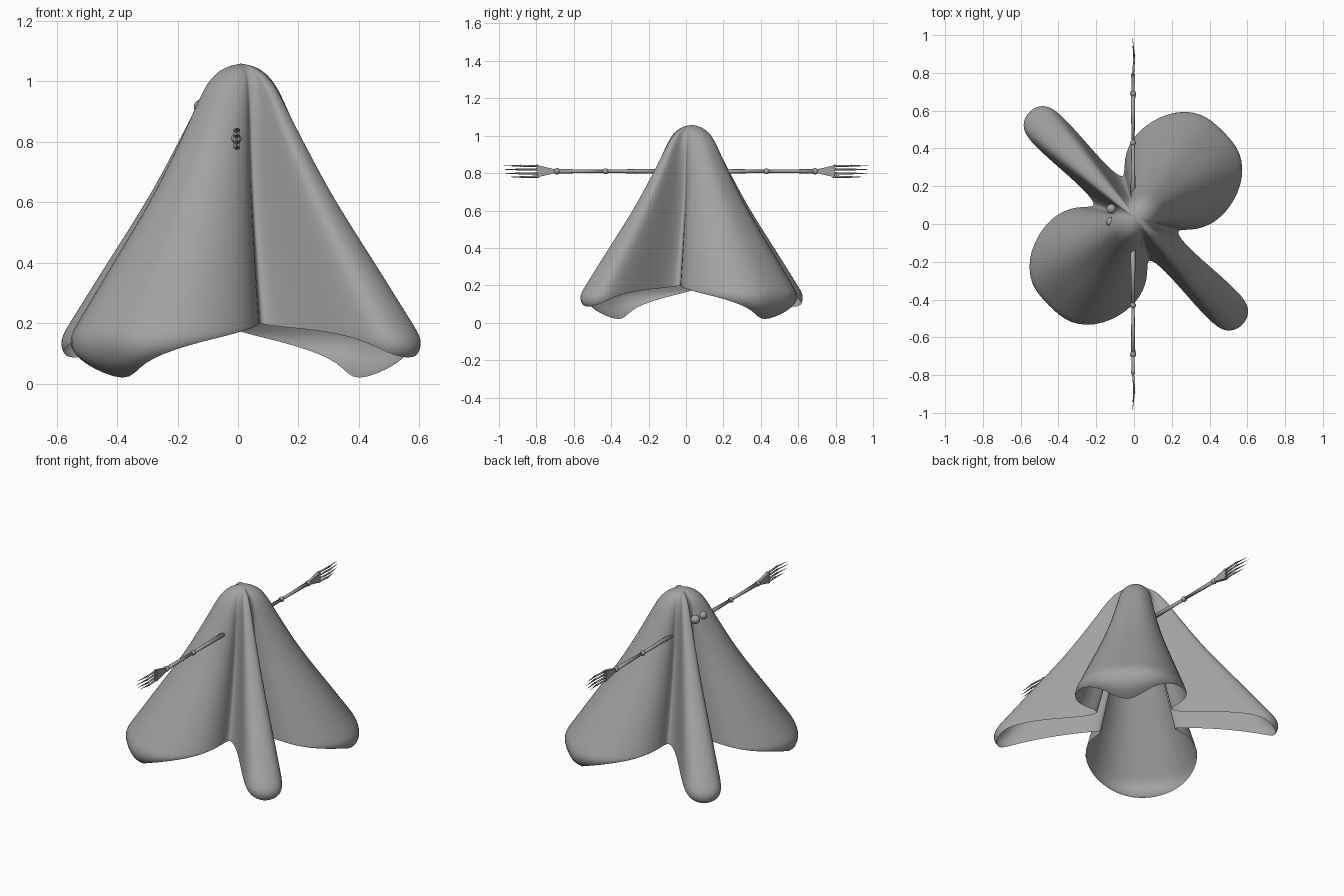
import bpy, bmesh, math
from mathutils import Vector, Matrix

cube = bpy.data.objects.get("Cube")
if cube:
    bpy.data.objects.remove(cube, do_unlink=True)

grey = bpy.data.materials.new("grey")
grey.use_nodes = True
grey.diffuse_color = (0.36, 0.36, 0.36, 1)
grey.node_tree.nodes["Principled BSDF"].inputs["Base Color"].default_value = grey.diffuse_color


def finish(bm, name, smooth=True):
    mesh = bpy.data.meshes.new(name)
    bmesh.ops.recalc_face_normals(bm, faces=bm.faces)
    bm.to_mesh(mesh)
    bm.free()
    mesh.materials.append(grey)
    for poly in mesh.polygons:
        poly.use_smooth = smooth
    obj = bpy.data.objects.new(name, mesh)
    bpy.context.collection.objects.link(obj)
    return obj


# Draped cloth: a quarter of the hem (wide axis, narrow axis, height, curl drop)
quarter = [
    (.665, 0, .15, .155), (.655, .15, .15, .08), (.53, .28, .16, .03), (.32, .33, .18, .01),
    (.17, .27, .2, 0), (.1, .17, .2, 0), (.085, .3, .185, 0), (.1, .5, .175, 0),
    (.11, .7, .16, .02), (.08, .78, .15, .05), (0, .81, .14, .06),
]
flip = [(-a, b, z, d) for a, b, z, d in quarter[-2::-1]]
half = quarter + flip
hem = half + [(a, -b, z, d) for a, b, z, d in half[-2:0:-1]]

# Drop of the cloth from crown to hem (spread, height)
drop = [(.07, 1.045), (.14, 1.0), (.24, .89), (.34, .79), (.48, .64),
        (.63, .5), (.75, .39), (.86, .285), (.95, .2), (1, .15)]
crown, brim = 1.06, .15
centre = Vector((.01, .03, 0))
turn = Matrix.Rotation(math.radians(45), 3, 'Z')

bm = bmesh.new()
rings = []
for spread, height in drop:
    ring = []
    for a, b, z, d in hem:
        r = Vector((a, b, 0))
        reach = math.hypot(r.length * spread, .12 * (1 - spread) * min(1, spread * 6))
        p = r.normalized() * reach
        p.z = z + (height - brim) / (crown - brim) * (crown - z)
        ring.append(bm.verts.new(turn @ p + centre))
    rings.append(ring)
for s in (.5, 1):                       # corners curling under
    ring = []
    for a, b, z, d in hem:
        r = Vector((a, b, 0))
        p = r - r.normalized() * 6 * d * d * s * s
        p.z = z - d * math.sin(s * math.pi / 2)
        ring.append(bm.verts.new(turn @ p + centre))
    rings.append(ring)
top = bm.verts.new(centre + Vector((0, 0, crown)))
n = len(hem)
for i in range(n):
    j = (i + 1) % n
    bm.faces.new((top, rings[0][i], rings[0][j]))
    for upper, lower in zip(rings, rings[1:]):
        bm.faces.new((upper[i], lower[i], lower[j], upper[j]))
cloth = finish(bm, "cloth")
sub = cloth.modifiers.new("soften", 'SUBSURF')
sub.levels = sub.render_levels = 2


# Helpers for bones and balls
def ball(bm, at, radius, seg=12):
    bmesh.ops.create_uvsphere(bm, u_segments=seg, v_segments=seg // 2 + 2, radius=radius,
                              matrix=Matrix.Translation(at))


def bone(bm, start, end, r1, r2, seg=8):
    start, end = Vector(start), Vector(end)
    axis = end - start
    rot = axis.to_track_quat('Z', 'Y').to_matrix().to_4x4()
    bmesh.ops.create_cone(bm, cap_ends=True, segments=seg, radius1=r1, radius2=r2,
                          depth=axis.length, matrix=Matrix.Translation((start + end) / 2) @ rot)


# Arms and hands
fingers = [(.028, .18), (.009, .19), (-.011, .18), (-.029, .15)]
arm_x, arm_z = -.005, .81
for side, label in ((-1, "front"), (1, "back")):
    def at(y, z=0, x=0):
        return Vector((arm_x + x, side * y, arm_z + z))

    bm = bmesh.new()
    bone(bm, at(.1), at(.43), .014, .009)
    bone(bm, at(.43), at(.69), .008, .012)
    ball(bm, at(.43), .016)
    ball(bm, at(.69), .017)
    finish(bm, label + "_arm")

    bm = bmesh.new()                    # wedge palm
    near, far = [[bm.verts.new(at(y, z, x)) for x, z in
                  ((-w, -h), (w, -h), (w, h), (-w, h))]
                 for y, w, h in ((.69, .008, .008), (.795, .01, .032))]
    bm.faces.new(near)
    bm.faces.new(far)
    for i in range(4):
        j = (i + 1) % 4
        bm.faces.new((near[i], near[j], far[j], far[i]))
    finish(bm, label + "_palm", False)

    bm = bmesh.new()                    # jointed pointed fingers
    for z, length in fingers:
        mid, tip = .795 + length * .5, .795 + length
        bone(bm, at(.785, z), at(mid, z * 1.05, .006), .006, .005, 6)
        ball(bm, at(.795, z), .008, 8)
        ball(bm, at(mid, z * 1.05, .006), .006, 8)
        bone(bm, at(mid, z * 1.05, .006), at(tip, z * 1.05, -.002), .005, .0005, 6)
    finish(bm, label + "_fingers")

# Eyes
for y, label in ((.08, "left_eye"), (.01, "right_eye")):
    bm = bmesh.new()
    ball(bm, Vector((-.12, y, .915)), .026, 16)
    finish(bm, label)
